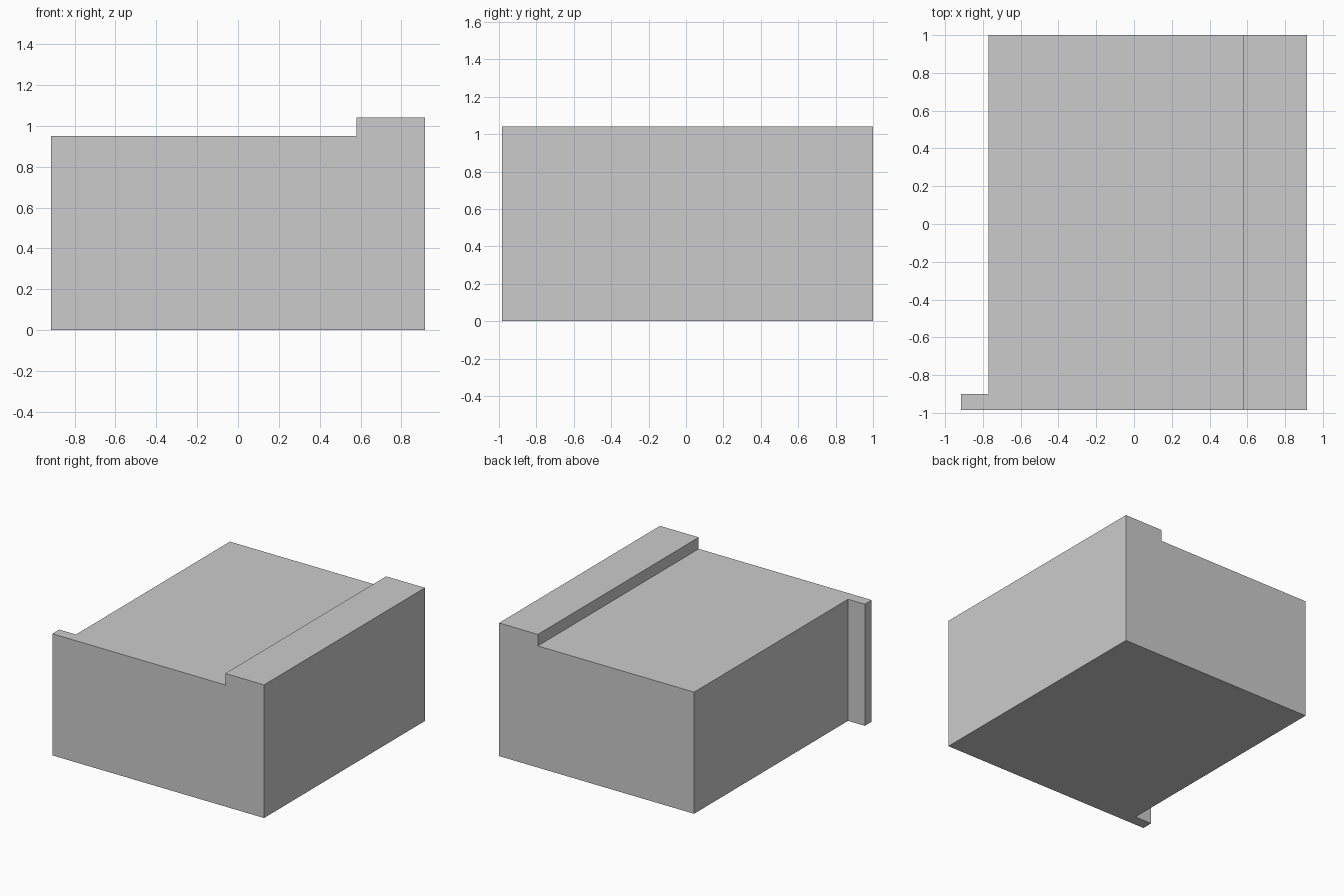
import bpy
import bmesh
from mathutils import Vector

if "Cube" in bpy.data.objects:
    bpy.data.objects.remove(bpy.data.objects["Cube"])

LEFT, WALL, STEP, RIGHT = -0.915, -0.77, 0.58, 0.915
FRONT, FLANGE_BACK, BACK = -0.985, -0.90, 1.0
LOW_TOP, HIGH_TOP = 0.95, 1.04

bm = bmesh.new()

# Footprint: block with a thin flange at the front left
outline = [(LEFT, FRONT), (RIGHT, FRONT), (RIGHT, BACK),
           (WALL, BACK), (WALL, FLANGE_BACK), (LEFT, FLANGE_BACK)]
base = bm.faces.new([bm.verts.new((x, y, 0)) for x, y in outline])


def raise_face(face, height):
    result = bmesh.ops.extrude_face_region(bm, geom=[face])["geom"]
    verts = [g for g in result if isinstance(g, bmesh.types.BMVert)]
    bmesh.ops.translate(bm, verts=verts, vec=(0, 0, height))


# Main block; the footprint stays in place as the closed underside
walls = bmesh.ops.extrude_face_region(bm, geom=[base], use_keep_orig=True)["geom"]
bmesh.ops.translate(bm, verts=[g for g in walls if isinstance(g, bmesh.types.BMVert)],
                    vec=(0, 0, LOW_TOP))

# Raised rail along the right edge
bmesh.ops.bisect_plane(bm, geom=bm.verts[:] + bm.edges[:] + bm.faces[:],
                       plane_co=Vector((STEP, 0, 0)), plane_no=Vector((1, 0, 0)))
rail = next(f for f in bm.faces
            if all(v.co.z > LOW_TOP - 1e-4 and v.co.x > STEP - 1e-4 for v in f.verts))
raise_face(rail, HIGH_TOP - LOW_TOP)

# Merge coplanar panels into clean flat faces
bmesh.ops.dissolve_limit(bm, angle_limit=0.01, verts=bm.verts[:], edges=bm.edges[:])
bmesh.ops.recalc_face_normals(bm, faces=bm.faces[:])

mesh = bpy.data.meshes.new("stepped_housing")
bm.to_mesh(mesh)
bm.free()
bpy.context.collection.objects.link(bpy.data.objects.new("stepped_housing", mesh))
